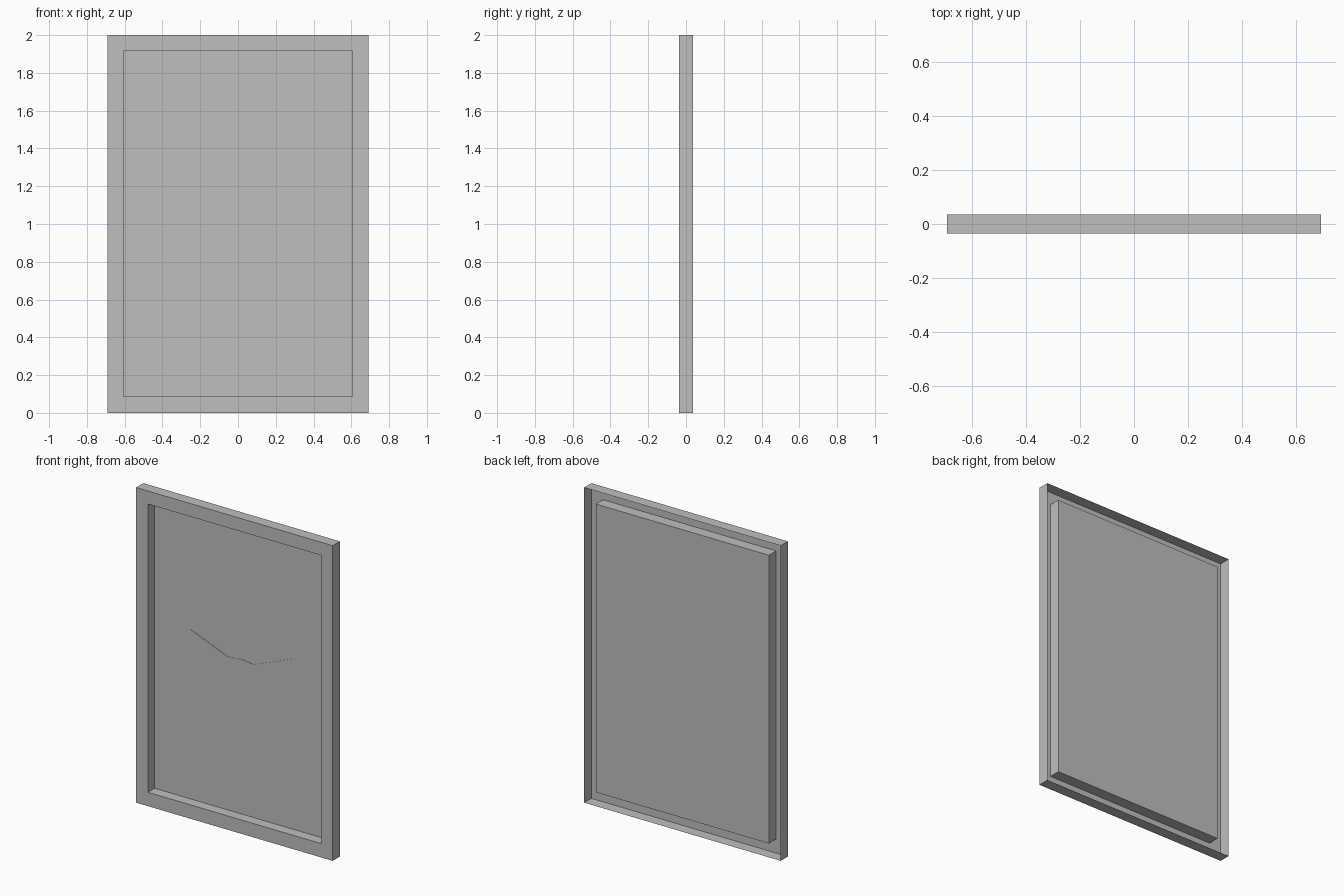
import bpy
import bmesh

cube = bpy.data.objects.get("Cube")
if cube:
    bpy.data.objects.remove(cube, do_unlink=True)

FRONT, BACK = -0.036, 0.036
OUTER = (0.69, 0.0, 2.0)        # half width, bottom, top
INNER = (0.607, 0.088, 1.917)
PANEL_FRONT = 0.031

grey = bpy.data.materials.new("plain grey")
grey.use_nodes = True
colour = (0.52, 0.52, 0.52, 1)
grey.diffuse_color = colour
grey.node_tree.nodes["Principled BSDF"].inputs["Base Color"].default_value = colour


def finish(name, bm):
    mesh = bpy.data.meshes.new(name)
    bm.to_mesh(mesh)
    bm.free()
    mesh.materials.append(grey)
    obj = bpy.data.objects.new(name, mesh)
    bpy.context.collection.objects.link(obj)
    return obj


def ring(bm, size, y):
    w, low, high = size
    corners = ((-w, low), (w, low), (w, high), (-w, high))
    return [bm.verts.new((x, y, z)) for x, z in corners]


def bridge(bm, a, b):
    for i in range(4):
        j = (i + 1) % 4
        bm.faces.new((a[i], a[j], b[j], b[i]))


# Folded sheet frame: outer skirt, front flange, inner skirt, open at the back
bm = bmesh.new()
rings = [ring(bm, OUTER, BACK), ring(bm, OUTER, FRONT),
         ring(bm, INNER, FRONT), ring(bm, INNER, BACK)]
for a, b in zip(rings, rings[1:]):
    bridge(bm, a, b)
finish("frame", bm)

# Thin panel closing the back of the opening
bm = bmesh.new()
front = ring(bm, INNER, PANEL_FRONT)
back = ring(bm, INNER, BACK)
bm.faces.new(front)
bm.faces.new(back[::-1])
finish("back_panel", bm)

# Bow-shaped plate lying on the panel
half = [(0, 0.935), (0.09, 0.95), (0.355, 0.84),
        (0.355, 1.165), (0.09, 1.06), (0, 1.07)]
outline = half + [(-x, z) for x, z in half[-2:0:-1]]
bm = bmesh.new()
face = bm.faces.new([bm.verts.new((x, PANEL_FRONT, z)) for x, z in outline])
plate = bmesh.ops.extrude_face_region(bm, geom=[face])
for v in plate["geom"]:
    if isinstance(v, bmesh.types.BMVert):
        v.co.y -= 0.002
bmesh.ops.recalc_face_normals(bm, faces=bm.faces)
finish("bow_plate", bm)
